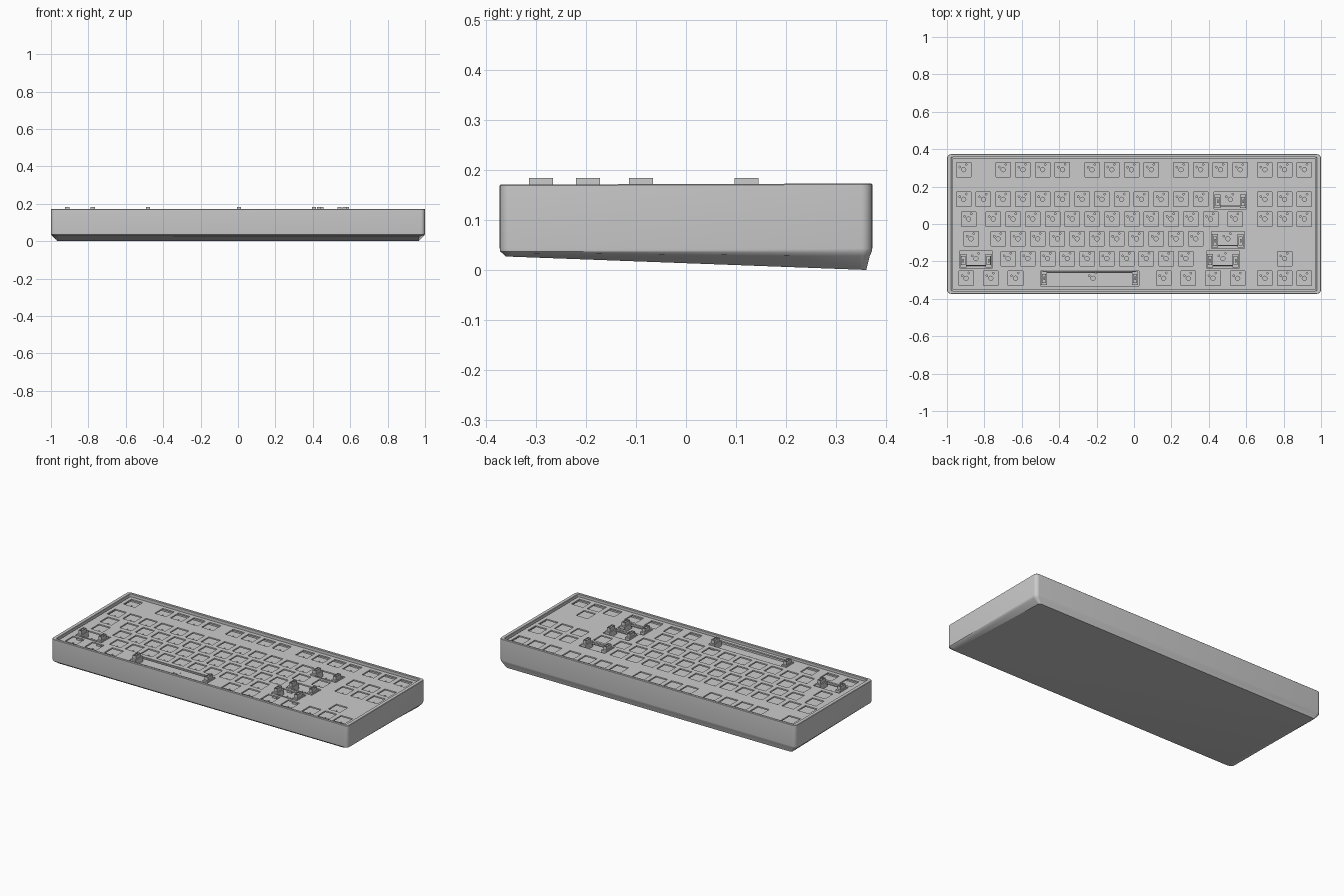
import bpy, bmesh, math
from mathutils import Matrix

if "Cube" in bpy.data.objects:
    bpy.data.objects.remove(bpy.data.objects["Cube"])

U = 0.1056                       # one key unit
X0 = -9.125 * U                  # left edge of key field
ROWS = [2.75 * U, 1.25 * U, 0.25 * U, -0.75 * U, -1.75 * U, -2.75 * U]
PLATE_Z, PCB_Z = 0.157, 0.129


def add_mesh(name, bm):
    bmesh.ops.recalc_face_normals(bm, faces=bm.faces[:])
    me = bpy.data.meshes.new(name)
    bm.to_mesh(me)
    bm.free()
    ob = bpy.data.objects.new(name, me)
    bpy.context.collection.objects.link(ob)
    return ob


def box(bm, x0, x1, y0, y1, z0, z1):
    m = Matrix.Translation(((x0 + x1) / 2, (y0 + y1) / 2, (z0 + z1) / 2))
    m = m @ Matrix.Diagonal((x1 - x0, y1 - y0, z1 - z0, 1))
    return bmesh.ops.create_cube(bm, size=1, matrix=m)["verts"]


def cyl(bm, x, y, r, z0, z1, n=10):
    bmesh.ops.create_cone(bm, cap_ends=True, segments=n, radius1=r, radius2=r, depth=z1 - z0,
                          matrix=Matrix.Translation((x, y, (z0 + z1) / 2)))


def loft(name, rings, n=6):
    """Stack rounded rectangles (half x, half y, radius, z function of y)."""
    bm = bmesh.new()
    loops = []
    for hx, hy, r, zf in rings:
        loop = []
        for c, (sx, sy) in enumerate([(1, 1), (-1, 1), (-1, -1), (1, -1)]):
            for i in range(n + 1):
                a = math.pi / 2 * (c + i / n)
                x = sx * (hx - r) + r * math.cos(a)
                y = sy * (hy - r) + r * math.sin(a)
                loop.append(bm.verts.new((x, y, zf(y))))
        loops.append(loop)
    for a, b in zip(loops, loops[1:]):
        for i in range(len(a)):
            j = (i + 1) % len(a)
            bm.faces.new((a[i], a[j], b[j], b[i]))
    bm.faces.new(loops[0])
    bm.faces.new(loops[-1])
    return add_mesh(name, bm)


def flat(z):
    return lambda y: z


def cut(ob, cutter):
    mod = ob.modifiers.new("holes", "BOOLEAN")
    mod.operation, mod.solver, mod.object = "DIFFERENCE", "EXACT", cutter
    cutter.hide_render = True
    cutter.hide_set(True)


# Case: sloped underside, vertical walls, thin rim, open tray
top = lambda y: 0.172 + 0.003 * y
case = loft("case", [
    (0.966, 0.361, 0.012, lambda y: 0.0135 - 0.0373 * y),
    (0.994, 0.368, 0.020, lambda y: 0.031 - 0.008 * y),
    (0.999, 0.372, 0.022, flat(0.037)),
    (1.0, 0.373, 0.022, flat(0.043)),
    (1.0, 0.373, 0.022, lambda y: top(y) - 0.002),
    (0.998, 0.371, 0.020, top),
    (0.979, 0.359, 0.010, top),
    (0.977, 0.357, 0.010, lambda y: top(y) - 0.002),
    (0.977, 0.357, 0.010, flat(0.07)),
])
bpy.context.view_layer.objects.active = case
case.select_set(True)
bpy.ops.object.shade_smooth_by_angle(angle=math.radians(30))

# Key layout: positive numbers are key widths, negative numbers are gaps
nav = [-0.25, 1, 1, 1]
layout = [
    [1, -1] + [1] * 4 + [-0.5] + [1] * 4 + [-0.5] + [1] * 4 + nav,
    [1] * 13 + [2] + nav,
    [1.5] + [1] * 12 + [1.5] + nav,
    [1.75] + [1] * 11 + [2.25],
    [2.25] + [1] * 10 + [2.75, -1.25, 1],
    [1.25] * 3 + [6.25] + [1.25] * 4 + nav,
]
keys = []
for y, row in zip(ROWS, layout):
    u = 0
    for w in row:
        if w > 0:
            keys.append((X0 + (u + w / 2) * U, y, w))
        u += abs(w)

# Cutters for switch openings, stabilizer openings and pin holes
openings, pins = bmesh.new(), bmesh.new()
stabs = []
for x, y, w in keys:
    px = x
    if w >= 2:
        space = w > 6
        half = 0.243 if space else 0.068
        stabs.append((x, y, half, space))
        e = half + 0.02
        lo = -0.042 if space else -0.051
        box(openings, x - e, x + e, y + lo, y + 0.040, 0.14, 0.17)
        px = x + (0.019 if space else 0)
    else:
        box(openings, x - 0.0388, x + 0.0388, y - 0.0388, y + 0.0388, 0.14, 0.17)
    cyl(pins, px, y, 0.0115, 0.1, 0.14, 12)
    cyl(pins, px - 0.0211, y + 0.0141, 0.0045, 0.1, 0.14, 8)
    cyl(pins, px + 0.0141, y + 0.0281, 0.0045, 0.1, 0.14, 8)

# Switch plate and circuit board
plate = loft("switch_plate", [(0.972, 0.352, 0.008, flat(PLATE_Z - 0.0083)),
                              (0.972, 0.352, 0.008, flat(PLATE_Z))], 3)
cut(plate, add_mesh("plate_cutter", openings))
board = loft("circuit_board", [(0.972, 0.352, 0.008, flat(PCB_Z - 0.009)),
                               (0.972, 0.352, 0.008, flat(PCB_Z))], 3)
cut(board, add_mesh("board_cutter", pins))

# Stabilizers: pairs of stepped housings with a hollow top and stem, joined by a wire
for i, (x, y, half, space) in enumerate(stabs):
    bm = bmesh.new()
    cy = y if space else y - 0.011
    for s in (-1, 1):
        sx = x + s * half
        box(bm, sx - 0.016, sx + 0.016, cy - 0.036, cy + 0.036, PCB_Z, 0.163)
        vs = box(bm, sx - 0.011, sx + 0.011, cy - 0.024, cy + 0.024, 0.163, 0.184)
        face = [f for f in vs[0].link_faces[:] + vs[-1].link_faces[:] if f.normal.z > 0.9]
        bm.normal_update()
        face = max({f for v in vs for f in v.link_faces}, key=lambda f: f.calc_center_median().z)
        bmesh.ops.inset_region(bm, faces=[face], thickness=0.004)
        bmesh.ops.translate(bm, verts=face.verts[:], vec=(0, 0, 0))
        ext = bmesh.ops.extrude_discrete_faces(bm, faces=[face])["faces"][0]
        bmesh.ops.translate(bm, verts=ext.verts[:], vec=(0, 0, -0.014))
        box(bm, sx - 0.004, sx + 0.004, cy - 0.010, cy + 0.010, 0.168, 0.181)
    add_mesh(f"stabilizer_{i + 1}", bm)

    wy = y + 0.035 if space else y - 0.036
    cu = bpy.data.curves.new("stabilizer_wire", "CURVE")
    cu.dimensions = "3D"
    cu.bevel_depth, cu.bevel_resolution, cu.use_fill_caps = 0.004, 1, True
    sp = cu.splines.new("POLY")
    path = [(x - half, cy), (x - half, wy), (x + half, wy), (x + half, cy)]
    sp.points.add(len(path) - 1)
    for p, (qx, qy) in zip(sp.points, path):
        p.co = (qx, qy, 0.150, 1)
    bpy.context.collection.objects.link(bpy.data.objects.new(f"stabilizer_wire_{i + 1}", cu))
